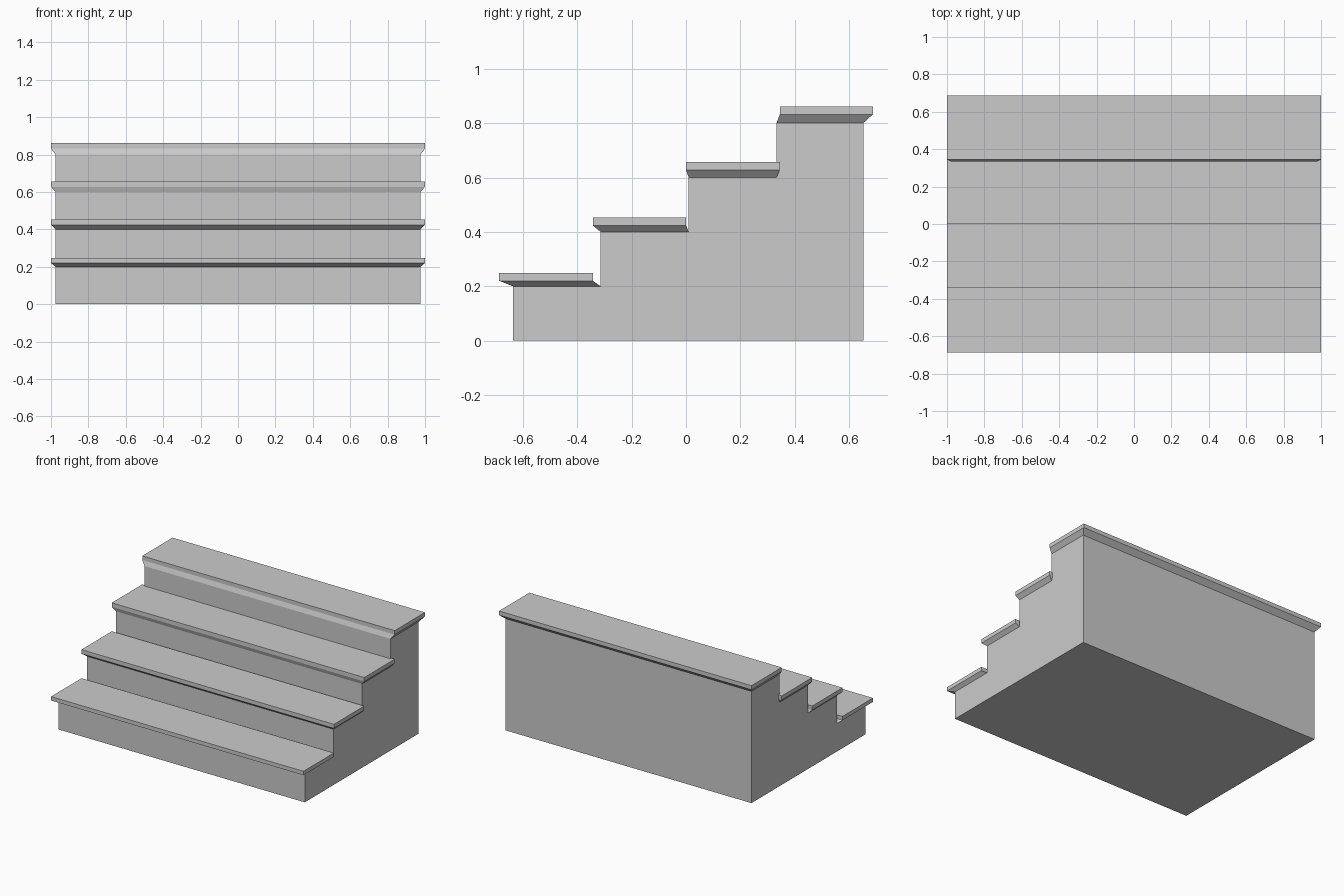
import bpy
import bmesh

if "Cube" in bpy.data.objects:
    bpy.data.objects.remove(bpy.data.objects["Cube"])

RISERS = [-0.637, -0.314, 0.01, 0.333, 0.652]     # riser positions, last is the back wall
TREADS = [-0.687, -0.343, 0.0, 0.345, 0.687]      # tread edges, front to back
TOPS = [0.248, 0.453, 0.657, 0.861]
LIPS = [0.22, 0.424, 0.628, 0.832]
BODY_X, TREAD_X = 0.975, 1.0

bm = bmesh.new()

# Stepped side profile, extruded across the width
profile = [(RISERS[0], 0.0)]
for i in range(4):
    z = 0.2 * (i + 1)
    profile += [(RISERS[i], z), (RISERS[i + 1], z)]
profile.append((RISERS[4], 0.0))
side = bm.faces.new([bm.verts.new((-BODY_X, y, z)) for y, z in profile])
res = bmesh.ops.extrude_face_region(bm, geom=[side], use_keep_orig=True)
new_verts = [g for g in res["geom"] if isinstance(g, bmesh.types.BMVert)]
bmesh.ops.translate(bm, verts=new_verts, vec=(2 * BODY_X, 0, 0))
bmesh.ops.recalc_face_normals(bm, faces=bm.faces)


def step_face(i):
    z = 0.2 * (i + 1)
    return next(f for f in bm.faces if all(abs(v.co.z - z) < 1e-4 for v in f.verts))


# Each step: flared underside, then a straight tread edge
for i in range(4):
    face = step_face(i)
    mid = (RISERS[i] + RISERS[i + 1]) / 2
    face = bmesh.ops.extrude_discrete_faces(bm, faces=[face])["faces"][0]
    for v in face.verts:
        v.co = (TREAD_X if v.co.x > 0 else -TREAD_X,
                TREADS[i + 1] if v.co.y > mid else TREADS[i], LIPS[i])
    face = bmesh.ops.extrude_discrete_faces(bm, faces=[face])["faces"][0]
    for v in face.verts:
        v.co.z = TOPS[i]

mesh = bpy.data.meshes.new("staircase")
bm.to_mesh(mesh)
bm.free()
obj = bpy.data.objects.new("staircase", mesh)
bpy.context.collection.objects.link(obj)
